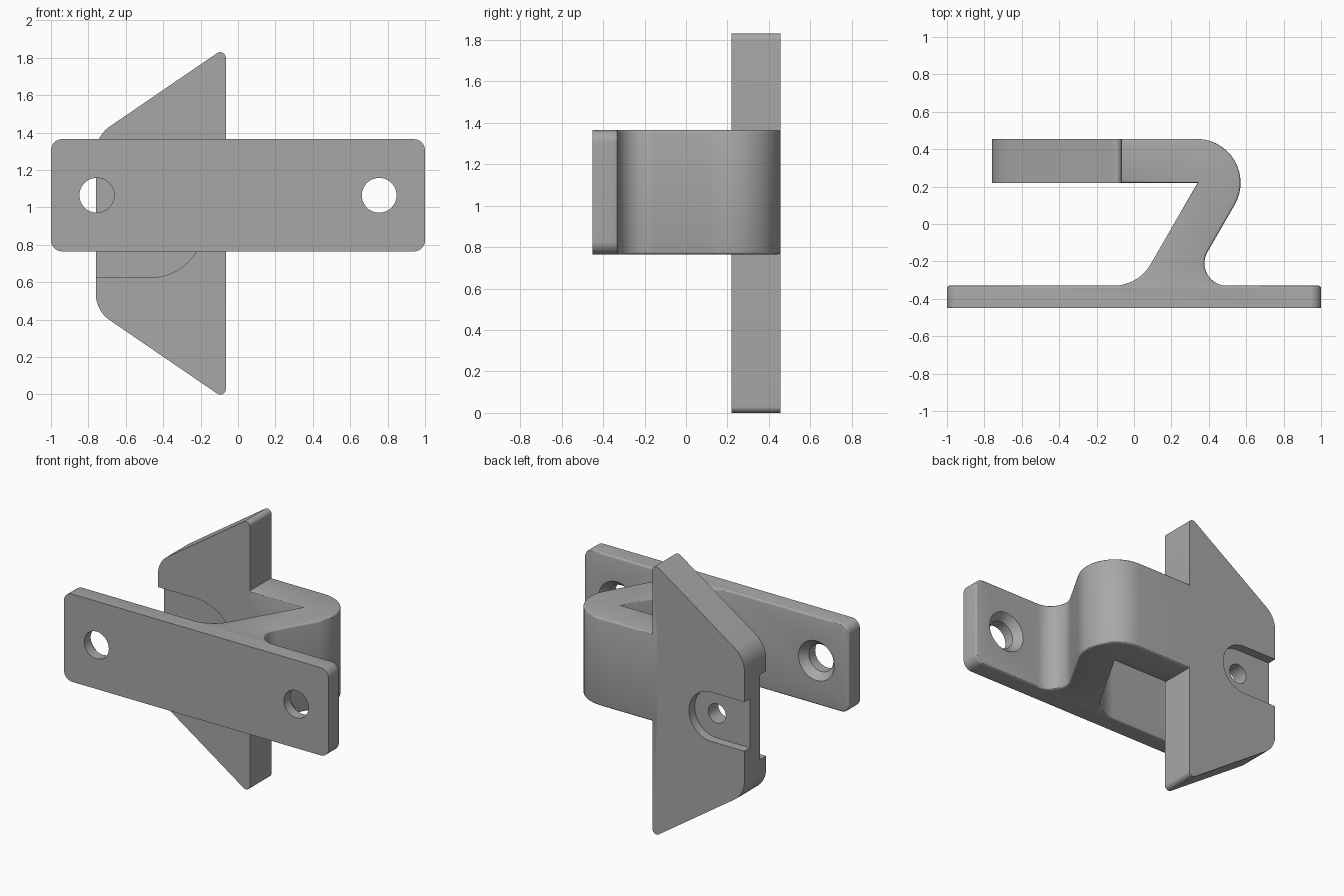
import bpy, bmesh, math
from mathutils import Vector

old = bpy.data.objects.get("Cube")
if old:
    bpy.data.objects.remove(old, do_unlink=True)

grey = bpy.data.materials.new("plain grey")
grey.use_nodes = True
colour = (0.39, 0.39, 0.39, 1)
grey.diffuse_color = colour
grey.node_tree.nodes["Principled BSDF"].inputs["Base Color"].default_value = colour


def rounded(corners, steps=14):
    """Outline from (a, b, radius) corners, each rounded by its radius."""
    out = []
    for i, (a, b, r) in enumerate(corners):
        p = Vector((a, b))
        if not r:
            out.append(p)
            continue
        u = (Vector(corners[i - 1][:2]) - p).normalized()
        v = (Vector(corners[(i + 1) % len(corners)][:2]) - p).normalized()
        half = u.angle(v) / 2
        centre = p + (u + v).normalized() * r / math.sin(half)
        start = p + u * r / math.tan(half) - centre
        end = p + v * r / math.tan(half) - centre
        sweep = math.pi - 2 * half
        for k in range(steps + 1):
            t = k / steps
            out.append(centre + (start * math.sin((1 - t) * sweep)
                                 + end * math.sin(t * sweep)) / math.sin(sweep))
    return out


def prism(name, outline, lo, hi, axis, soft=None, width=0.012):
    """Extrude an outline along z or y; soften the edges picked by soft."""
    bm = bmesh.new()
    place = (lambda p, h: (p.x, p.y, h)) if axis == "z" else (lambda p, h: (p.x, h, p.y))
    face = bm.faces.new([bm.verts.new(place(p, lo)) for p in outline])
    shift = place(Vector((0, 0)), hi - lo)
    new = bmesh.ops.extrude_face_region(bm, geom=[face])["geom"]
    bmesh.ops.translate(bm, vec=shift, verts=[g for g in new if isinstance(g, bmesh.types.BMVert)])
    if not any(f.is_valid and f == face for f in bm.faces) or len(face.edges[0].link_faces) < 2:
        bm.faces.new([v for v in face.verts])
    bmesh.ops.remove_doubles(bm, verts=bm.verts, dist=0.0005)
    bmesh.ops.recalc_face_normals(bm, faces=bm.faces)
    if soft:
        edges = [e for e in bm.edges if soft(e.verts[0].co, e.verts[1].co)]
        bmesh.ops.bevel(bm, geom=edges, offset=width, segments=3, profile=0.5, affect="EDGES")
    return finish(name, bm)


def finish(name, bm):
    mesh = bpy.data.meshes.new(name)
    bm.to_mesh(mesh)
    bm.free()
    mesh.materials.append(grey)
    obj = bpy.data.objects.new(name, mesh)
    bpy.context.collection.objects.link(obj)
    return obj


def lathe_y(name, profile, x, z, sides=48):
    """Round cutter along y from (y, radius) rings."""
    bm = bmesh.new()
    angles = [math.tau * k / sides for k in range(sides)]
    rings = [[bm.verts.new((x + r * math.cos(a), y, z + r * math.sin(a))) for a in angles]
             for y, r in profile]
    for low, high in zip(rings, rings[1:]):
        for k in range(sides):
            n = (k + 1) % sides
            bm.faces.new((low[k], low[n], high[n], high[k]))
    bm.faces.new(rings[0])
    bm.faces.new(rings[-1])
    bmesh.ops.recalc_face_normals(bm, faces=bm.faces)
    return finish(name, bm)


def combine(target, other, operation):
    mod = target.modifiers.new(operation.lower(), "BOOLEAN")
    mod.operation, mod.solver, mod.object = operation, "EXACT", other
    bpy.context.view_layer.objects.active = target
    bpy.ops.object.modifier_apply(modifier=mod.name)
    bpy.data.objects.remove(other, do_unlink=True)


LOW, HIGH = 0.765, 1.365        # plate and arm height range
FRONT, BACK = -0.45, -0.33      # plate faces
MID = 0.915                     # head centre height
HEAD_FRONT, HEAD_BACK = 0.22, 0.455

# Mounting plate with countersunk screw holes
plate = prism("mounting_plate",
              rounded([(-1, LOW, .06), (1, LOW, .06), (1, HIGH, .06), (-1, HIGH, .06)]),
              FRONT, BACK, "y", soft=lambda a, b: min(a.y, b.y) > BACK - 0.001)
for side in (-1, 1):
    hole = lathe_y("screw_hole", [(-0.6, .093), (BACK - .05, .093), (BACK, .135), (-0.3, .135)],
                   side * 0.755, 1.065)
    combine(plate, hole, "DIFFERENCE")

# Folded arm linking plate and head
lean = math.tan(math.radians(30))
top_x = 0.335 + 0.235 / math.cos(math.radians(30))
drop = HEAD_FRONT - BACK
inner_x, outer_x = 0.34 - drop * lean, top_x - drop * lean
arm_path = rounded([(-0.1, HEAD_BACK, 0),
                    (top_x + 0.235 * lean, HEAD_BACK, 0.2349),
                    (outer_x, BACK, 0.12),
                    (outer_x + 0.21, BACK, 0), (outer_x + 0.21, BACK - 0.03, 0),
                    (inner_x - 0.135, BACK - 0.03, 0), (inner_x - 0.135, BACK, 0),
                    (inner_x, BACK, 0.23),
                    (0.34, HEAD_FRONT, 0), (-0.1, HEAD_FRONT, 0)])
arm = prism("arm", arm_path, LOW, HIGH, "z", soft=lambda a, b: abs(a.z - b.z) < 0.001)

# Arrow-shaped head, mirrored about its mid height
head = prism("head",
             rounded([(-0.065, MID + .942, .03), (-0.76, MID + .467, .17),
                      (-0.76, MID - .467, .17), (-0.065, MID - .942, .03)]),
             HEAD_FRONT, HEAD_BACK, "y")


# Open-ended slots in the front and back of the head, and a pin hole
def slot(name, right, r, lo, hi):
    outline = rounded([(-0.9, MID - r, 0), (right, MID - r, r),
                       (right, MID + r, r), (-0.9, MID + r, 0)])
    return prism(name, outline, lo, hi, "y")


combine(head, slot("front_slot", -0.18, 0.29, 0.1, HEAD_FRONT + .065), "DIFFERENCE")
combine(head, slot("back_slot", -0.341, 0.168, HEAD_BACK - .062, 0.6), "DIFFERENCE")
combine(head, lathe_y("pin_hole", [(0.1, .066), (0.6, .066)], -0.51, MID), "DIFFERENCE")

# Join into one solid bracket
combine(plate, arm, "UNION")
combine(plate, head, "UNION")
plate.name = "bracket"
bpy.ops.object.select_all(action="DESELECT")
plate.select_set(True)
bpy.context.view_layer.objects.active = plate
bpy.ops.object.shade_smooth_by_angle(angle=math.radians(30))
